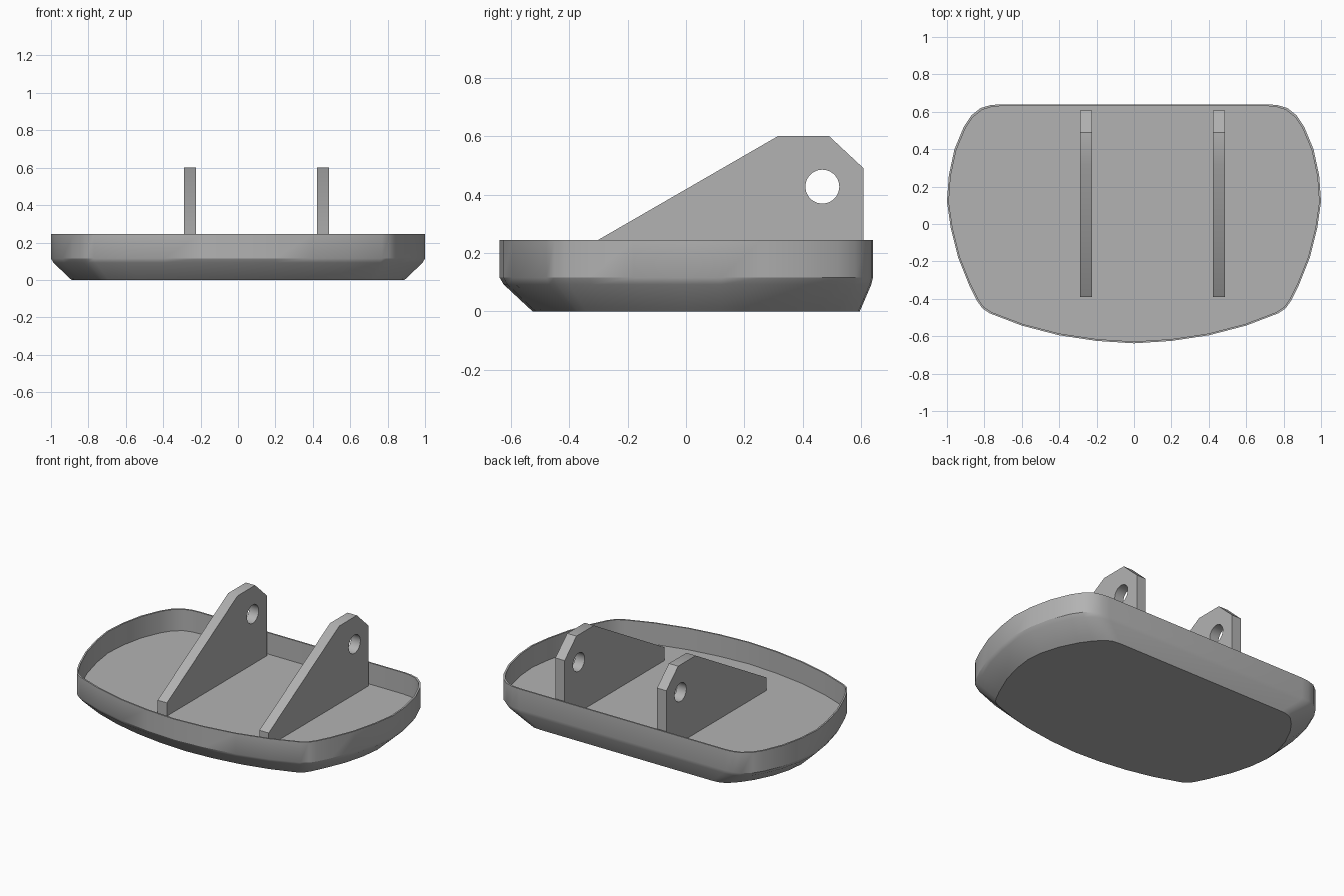
import bpy, bmesh, math

cube = bpy.data.objects.get("Cube")
if cube:
    bpy.data.objects.remove(cube)

grey = bpy.data.materials.new("plain grey")
grey.use_nodes = True
colour = (0.45, 0.45, 0.45, 1)
grey.diffuse_color = colour
grey.node_tree.nodes["Principled BSDF"].inputs["Base Color"].default_value = colour


def finish(obj, angle=30):
    obj.data.materials.clear()
    obj.data.materials.append(grey)
    bpy.ops.object.select_all(action="DESELECT")
    obj.select_set(True)
    bpy.context.view_layer.objects.active = obj
    bpy.ops.object.shade_smooth_by_angle(angle=math.radians(angle))


def mirrored(half):
    """Close a half outline, whose first point lies on x = 0."""
    return half + [(-x, y) for x, y in reversed(half[1:])]


# Half outlines of the tray from front to back: rim and underside
rim = mirrored([(0, -.638), (.2, -.625), (.4, -.595), (.6, -.543), (.77, -.478), (.81, -.452),
                (.84, -.41), (.88, -.33), (.94, -.18), (.98, -.02), (1, .12), (.99, .26),
                (.96, .4), (.91, .52), (.87, .58), (.82, .62), (.77, .635), (.72, .64)])
base = mirrored([(0, -.525), (.18, -.515), (.36, -.49), (.53, -.45), (.69, -.395), (.725, -.37),
                 (.745, -.34), (.78, -.27), (.84, -.13), (.875, 0), (.89, .12), (.88, .22),
                 (.845, .34), (.79, .45), (.74, .52), (.69, .57), (.65, .59), (.6, .595)])


def tray():
    bm = bmesh.new()
    rings = []
    # Outer wall: blend from the rim outline to the underside
    for blend, z in [(1, 0), (.85, .015), (.12, .092), (0, .115), (0, .245)]:
        rings.append([bm.verts.new((a + (c - a) * blend, b + (d - b) * blend, z))
                      for (a, b), (c, d) in zip(rim, base)])
    # Inner wall, just inside the rim, down to the floor
    for z in (.245, .11):
        rings.append([bm.verts.new((x * .99, y * .985, z)) for x, y in rim])
    n = len(rim)
    for low, high in zip(rings, rings[1:]):
        for i in range(n):
            j = (i + 1) % n
            bm.faces.new((low[i], low[j], high[j], high[i]))
    bm.faces.new(rings[0])
    bm.faces.new(rings[-1])
    bmesh.ops.recalc_face_normals(bm, faces=bm.faces)
    mesh = bpy.data.meshes.new("tray")
    bm.to_mesh(mesh)
    bm.free()
    obj = bpy.data.objects.new("tray", mesh)
    bpy.context.collection.objects.link(obj)
    finish(obj)


def bracket(name, x):
    """Upright plate with a pin hole, drawn in y and z."""
    plate = [(-.39, .1), (-.39, .193), (.315, .6), (.49, .6), (.608, .49), (.608, .1)]
    turns = [math.tau * k / 40 for k in range(40)]
    hole = [(.467 + .058 * math.cos(t), .427 + .058 * math.sin(t)) for t in turns]
    curve = bpy.data.curves.new(name, "CURVE")
    curve.dimensions = "2D"
    curve.fill_mode = "BOTH"
    curve.extrude = .0325
    for outline in (plate, hole):
        spline = curve.splines.new("POLY")
        spline.points.add(len(outline) - 1)
        for point, (u, v) in zip(spline.points, outline):
            point.co = (u, v, 0, 1)
        spline.use_cyclic_u = True
    obj = bpy.data.objects.new(name, curve)
    bpy.context.collection.objects.link(obj)
    obj.location.x = x
    obj.rotation_euler = (math.pi / 2, 0, math.pi / 2)
    bpy.ops.object.select_all(action="DESELECT")
    obj.select_set(True)
    bpy.context.view_layer.objects.active = obj
    bpy.ops.object.convert(target="MESH")
    finish(bpy.context.object)


tray()
bracket("right_bracket", -.256)
bracket("left_bracket", .455)
